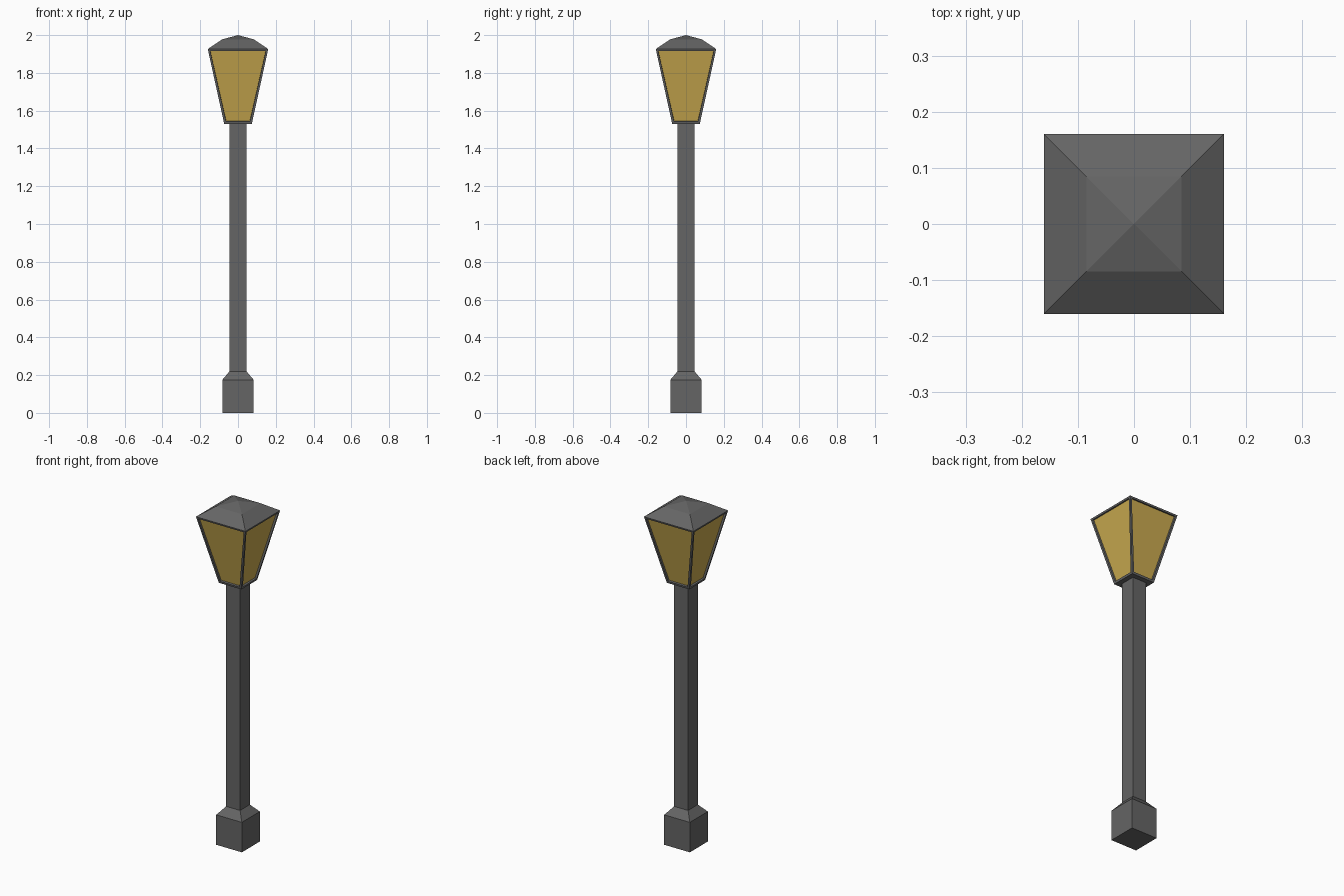
import bpy, bmesh

if "Cube" in bpy.data.objects:
    bpy.data.objects.remove(bpy.data.objects["Cube"])


def material(name, rgb):
    m = bpy.data.materials.new(name)
    m.diffuse_color = (*rgb, 1)
    m.use_nodes = True
    m.node_tree.nodes["Principled BSDF"].inputs["Base Color"].default_value = m.diffuse_color
    return m


IRON = material("dark_iron", (0.13, 0.13, 0.13))
GLASS = material("amber_glass", (0.60, 0.41, 0.08))


def square_loft(name, profile, panel=None):
    """Stack square rings given as (half_width, z); half_width 0 makes a peak.
    panel = index of the band whose four sides become recessed glass panes."""
    bm = bmesh.new()
    rings = []
    for h, z in profile:
        if h == 0:
            rings.append([bm.verts.new((0, 0, z))] * 4)
        else:
            rings.append([bm.verts.new((sx * h, sy * h, z))
                          for sx, sy in ((-1, -1), (1, -1), (1, 1), (-1, 1))])
    panes = []
    for i, (a, b) in enumerate(zip(rings, rings[1:])):
        for k in range(4):
            n = (k + 1) % 4
            loop = list(dict.fromkeys((a[k], a[n], b[n], b[k])))
            f = bm.faces.new(loop)
            if i == panel:
                panes.append(f)
    bm.faces.new(rings[0][::-1])
    if profile[-1][0] > 0:
        bm.faces.new(rings[-1])
    bm.normal_update()
    # frame border, then recessed glass
    if panes:
        bmesh.ops.inset_individual(bm, faces=panes, thickness=0.016)
        bmesh.ops.inset_individual(bm, faces=panes, thickness=0.001, depth=-0.01)
        for f in panes:
            f.material_index = 1
    me = bpy.data.meshes.new(name)
    bm.to_mesh(me)
    bm.free()
    me.materials.append(IRON)
    me.materials.append(GLASS)
    ob = bpy.data.objects.new(name, me)
    bpy.context.collection.objects.link(ob)
    return ob


# plinth with sloped shoulder
square_loft("base", [(0.083, 0), (0.083, 0.175), (0.045, 0.22)])
# square post
square_loft("post", [(0.045, 0.22), (0.045, 1.53)])
# flared lantern with four glass panes and a two-pitch roof
square_loft("lantern", [(0.073, 1.53), (0.16, 1.926), (0.085, 1.977), (0, 2.0)], panel=0)
